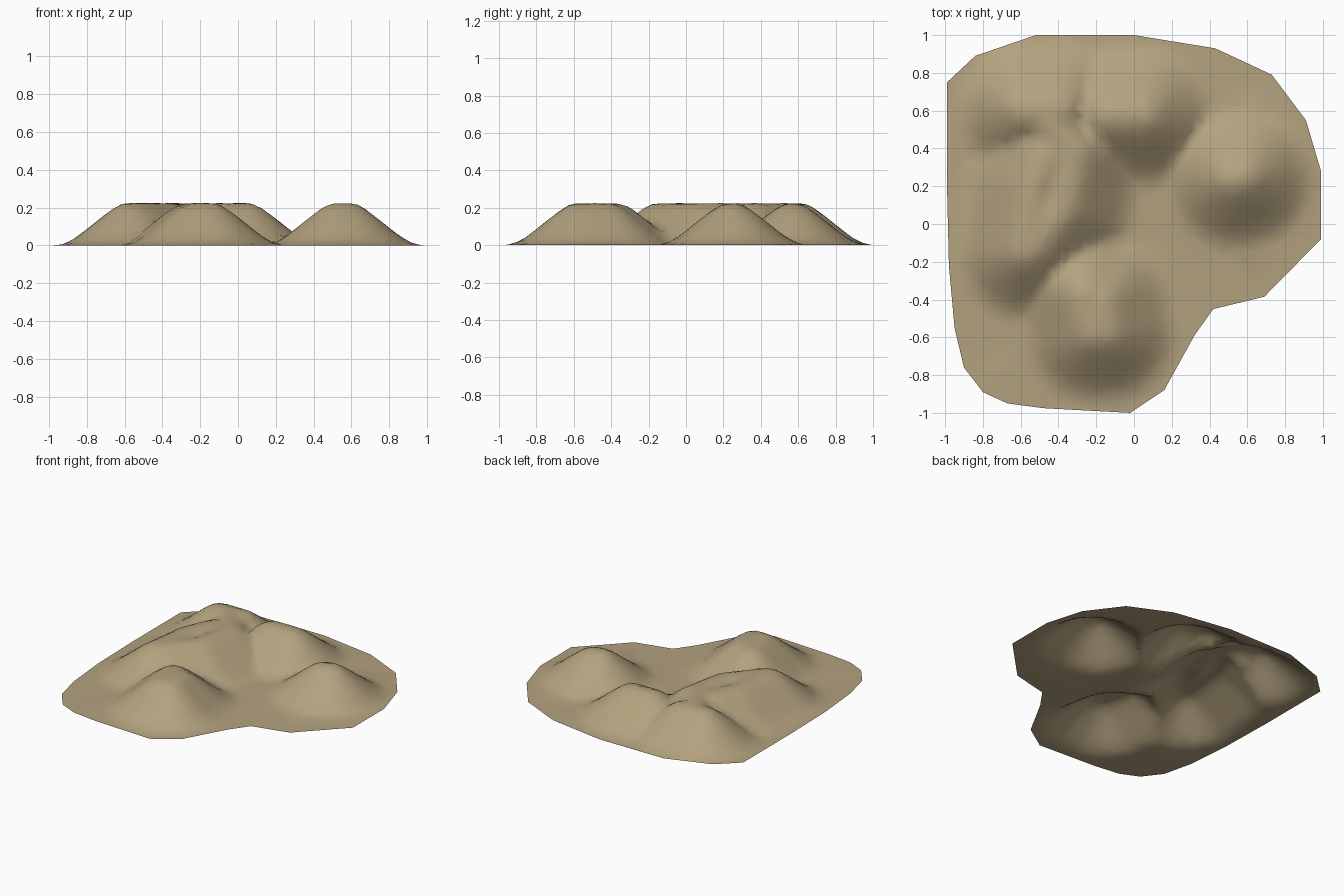
import bpy, bmesh, math, random
from mathutils import Vector
from mathutils.geometry import delaunay_2d_cdt, intersect_point_line

if "Cube" in bpy.data.objects:
    bpy.data.objects.remove(bpy.data.objects["Cube"])

random.seed(4)

# Outline of the flat ground sheet
OUTLINE = [(-.52, 1), (0, 1), (.43, .93), (.73, .79), (.91, .55), (.99, .28), (.99, -.08),
           (.69, -.385), (.42, -.45), (.32, -.59), (.16, -.88), (-.02, -1), (-.48, -.975),
           (-.67, -.95), (-.8, -.89), (-.9, -.76), (-.95, -.55), (-.98, -.22),
           (-.99, .2), (-.99, .75), (-.84, .89)]

# Crest lines of the hills
CRESTS = [
    [(.53, .24), (.58, .25)],                                              # right hill
    [(-.15, -.57), (-.22, -.57), (-.26, -.38)],                            # front hill
    [(-.15, -.57), (-.18, -.42)],
    [(-.57, -.14), (-.52, -.1), (-.37, .09), (-.32, .36), (-.48, .58)],    # long left ridge
    [(-.57, -.14), (-.53, .18), (-.46, .35)],
    [(-.57, .6), (-.4, .6)],                                               # rear left hill
    [(-.12, .57), (.04, .57)],                                             # rear middle hill
]
# Hill side: distance from crest, height
PROFILE = [(0, .225), (.05, .218), (.09, .195), (.15, .15), (.25, .07), (.31, .026), (.36, .006), (.4, 0)]


def crest_distance(p):
    best = 9
    for line in CRESTS:
        for a, b in zip(line, line[1:]):
            a, b = Vector(a), Vector(b)
            t = max(0, min(1, (p - a).dot(b - a) / (b - a).length_squared))
            best = min(best, (p - a.lerp(b, t)).length)
    return best


def height(p):
    d = crest_distance(p)
    for (d0, z0), (d1, z1) in zip(PROFILE, PROFILE[1:]):
        if d < d1:
            return z0 + (z1 - z0) * (d - d0) / (d1 - d0)
    return 0


def inside(p):
    hit = False
    for (x0, y0), (x1, y1) in zip(OUTLINE, OUTLINE[1:] + OUTLINE[:1]):
        if (y0 > p.y) != (y1 > p.y) and p.x < x0 + (p.y - y0) * (x1 - x0) / (y1 - y0):
            hit = not hit
    return hit


# Irregular triangulated sheet, dense on the hills only
points = [Vector(p) for p in OUTLINE]
STEP = .045
for j in range(-22, 23):
    for i in range(-23, 24):
        p = Vector(((i + .5 * (j % 2)) * STEP, j * STEP))
        p += Vector((random.uniform(-1, 1), random.uniform(-1, 1))) * STEP * .25
        if inside(p) and crest_distance(p) < .42:
            points.append(p)
n = len(OUTLINE)
verts, _, faces, *_ = delaunay_2d_cdt(points, [(i, (i + 1) % n) for i in range(n)], [], 1, 1e-5)

mesh = bpy.data.meshes.new("hilly_ground")
mesh.from_pydata([(v.x, v.y, height(v)) for v in verts], [], faces)
bm = bmesh.new()
bm.from_mesh(mesh)
for f in bm.faces:
    f.normal_update()
    if f.normal.z < 0:
        f.normal_flip()
    f.smooth = True
bm.to_mesh(mesh)
bm.free()

# Sandy earth colour
sand = bpy.data.materials.new("sandy_earth")
sand.diffuse_color = (.45, .36, .21, 1)
sand.use_nodes = True
sand.node_tree.nodes["Principled BSDF"].inputs["Base Color"].default_value = sand.diffuse_color
mesh.materials.append(sand)
ground = bpy.data.objects.new("hilly_ground", mesh)
bpy.context.collection.objects.link(ground)
